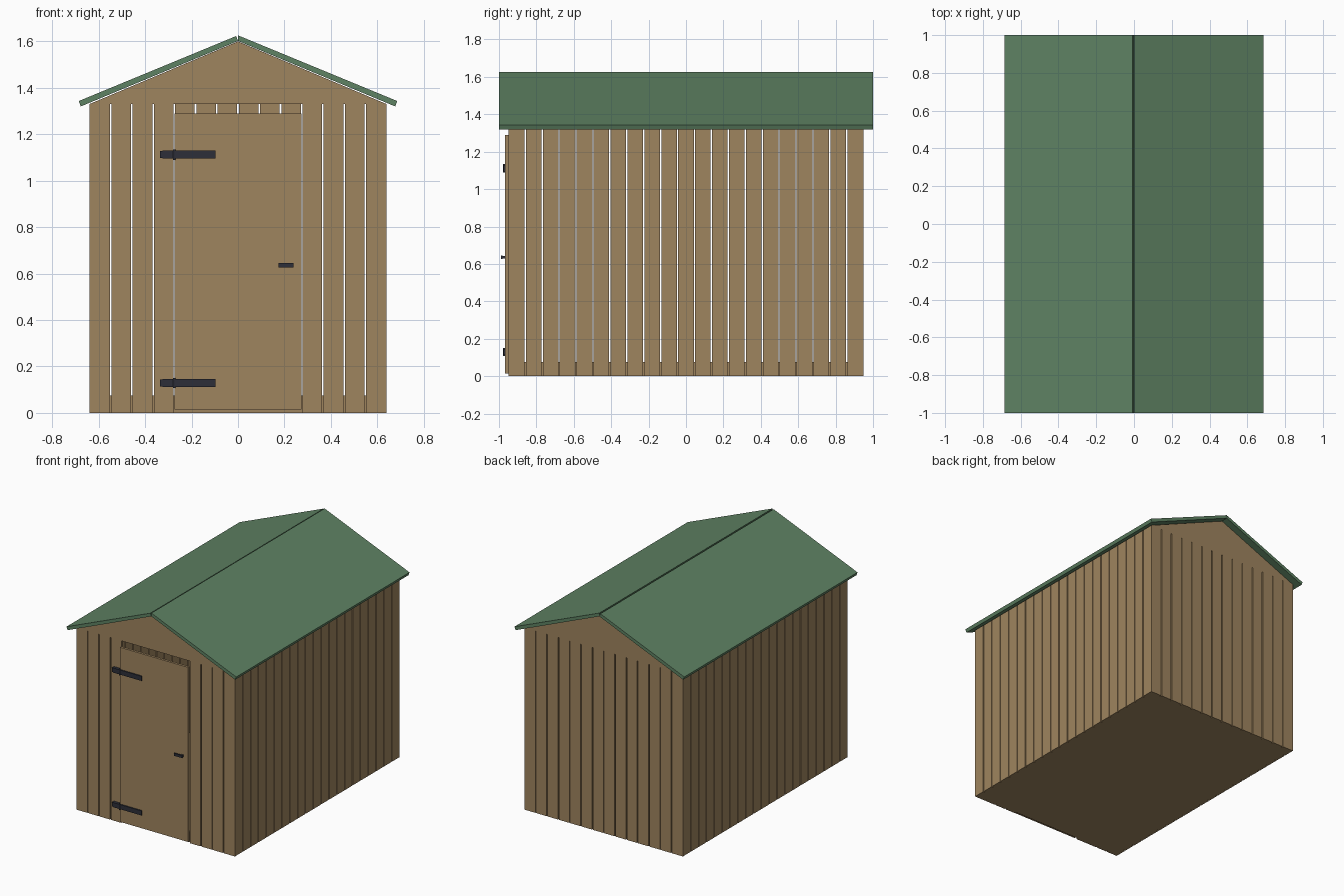
import bpy, bmesh
from mathutils import Matrix, Vector

cube = bpy.data.objects.get("Cube")
if cube:
    bpy.data.objects.remove(cube, do_unlink=True)


def material(name, r, g, b):
    mat = bpy.data.materials.new(name)
    mat.use_nodes = True
    mat.diffuse_color = (r, g, b, 1)
    mat.node_tree.nodes["Principled BSDF"].inputs["Base Color"].default_value = (r, g, b, 1)
    return mat


wood = material("timber", 0.345, 0.232, 0.114)
green = material("green roofing", 0.113, 0.224, 0.125)
metal = material("dark metal", 0.026, 0.028, 0.040)


def finish(name, bm, mat):
    bmesh.ops.recalc_face_normals(bm, faces=bm.faces)
    mesh = bpy.data.meshes.new(name)
    bm.to_mesh(mesh)
    bm.free()
    mesh.materials.append(mat)
    obj = bpy.data.objects.new(name, mesh)
    bpy.context.collection.objects.link(obj)
    return obj


def add_box(bm, x, y, z):
    """Box from three (low, high) ranges."""
    size = [b - a for a, b in (x, y, z)]
    centre = Vector([(a + b) / 2 for a, b in (x, y, z)])
    bmesh.ops.create_cube(bm, size=1, matrix=Matrix.Translation(centre) @ Matrix.Diagonal((*size, 1)))


def box(name, mat, x, y, z):
    bm = bmesh.new()
    add_box(bm, x, y, z)
    return finish(name, bm, mat)


def prism(name, mat, outline, y0, y1):
    """Extrude an (x, z) outline along y."""
    bm = bmesh.new()
    face = bm.faces.new([bm.verts.new((x, y0, z)) for x, z in outline])
    ext = bmesh.ops.extrude_face_region(bm, geom=[face])
    verts = [v for v in ext["geom"] if isinstance(v, bmesh.types.BMVert)]
    bmesh.ops.translate(bm, verts=verts, vec=(0, y1 - y0, 0))
    return finish(name, bm, mat)


W, D, H = 0.64, 0.95, 1.33      # half width, half depth, eaves height
T, GAP = 0.013, 0.007           # board thickness, gap between boards


def board_wall(name, half, count, place, skip=()):
    """Row of upright boards; place() turns a span into x and y ranges."""
    bm = bmesh.new()
    pitch = 2 * half / count
    for i in range(count):
        if i in skip:
            continue
        a = -half + i * pitch + (GAP / 2 if i else 0)
        b = -half + (i + 1) * pitch - (GAP / 2 if i < count - 1 else 0)
        x, y = place(a, b)
        add_box(bm, x, y, (0, H))
    return finish(name, bm, wood)


# Floor and board walls, leaving the doorway open
box("floor", wood, (-W + T, W - T), (-D + T, D - T), (0, 0.075))
board_wall("left_wall", D, 21, lambda a, b: ((W - T, W), (a, b)))
board_wall("right_wall", D, 21, lambda a, b: ((-W, -W + T), (a, b)))


def between_sides(y):
    return lambda a, b: ((max(a, -W + T), min(b, W - T)), y)


board_wall("front_wall", W, 14, between_sides((-D, -D + T)), skip=range(4, 10))
board_wall("back_wall", W, 14, between_sides((D - T, D)))

# Gables
gable = [(-W, H), (W, H), (0, 1.6)]
prism("front_gable", wood, gable, -D, -D + T)
prism("back_gable", wood, gable, D - T, D)

# Roof slabs, with a narrow open seam along the ridge
prism("left_roof", green, [(0, 1.602), (0, 1.626), (0.686, 1.343), (0.677, 1.32)], -1, 1)
prism("right_roof", green, [(0, 1.602), (-0.008, 1.623), (-0.686, 1.343), (-0.677, 1.32)], -1, 1)

# Door
box("door", wood, (-0.274, 0.274), (-0.968, -D), (0.015, 1.29))

# Strap hinges
for label, z in (("lower", 0.129), ("upper", 1.112)):
    bm = bmesh.new()
    add_box(bm, (-0.325, -0.097), (-0.976, -0.967), (z - 0.017, z + 0.017))
    add_box(bm, (-0.337, -0.28), (-0.974, -D), (z - 0.015, z + 0.015))
    bmesh.ops.create_cone(bm, cap_ends=True, segments=12, radius1=0.006, radius2=0.006,
                          depth=0.044, matrix=Matrix.Translation((-0.275, -0.972, z)))
    finish(label + "_hinge", bm, metal)

# Handle on a short stem
bm = bmesh.new()
add_box(bm, (0.175, 0.24), (-0.99, -0.98), (0.627, 0.645))
add_box(bm, (0.222, 0.238), (-0.98, -0.967), (0.629, 0.643))
finish("door_handle", bm, metal)
